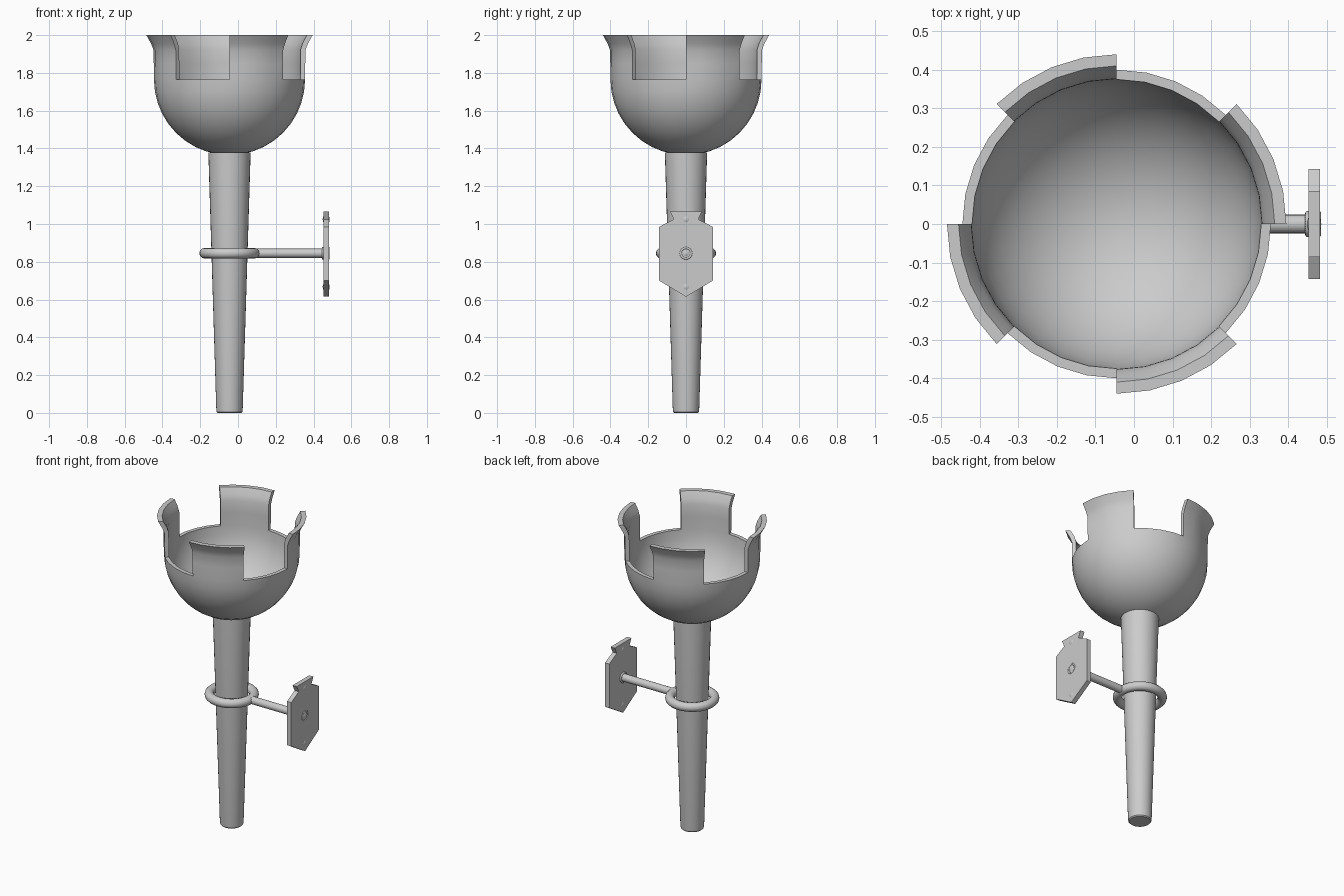
import bpy, bmesh, math
from mathutils import Matrix

if "Cube" in bpy.data.objects:
    bpy.data.objects.remove(bpy.data.objects["Cube"])

AX = -0.045          # x of the torch axis
RZ = 0.845           # height of ring, rod and plate centre
N = 32               # segments around the bowl


def finish(bm, name, angle=35):
    bmesh.ops.remove_doubles(bm, verts=bm.verts, dist=1e-5)
    bmesh.ops.recalc_face_normals(bm, faces=bm.faces)
    me = bpy.data.meshes.new(name)
    bm.to_mesh(me)
    bm.free()
    ob = bpy.data.objects.new(name, me)
    bpy.context.collection.objects.link(ob)
    smooth(ob, angle)
    return ob


def smooth(ob, angle=35):
    bpy.ops.object.select_all(action='DESELECT')
    ob.select_set(True)
    bpy.context.view_layer.objects.active = ob
    bpy.ops.object.shade_smooth_by_angle(angle=math.radians(angle))


def torus(name, loc, R, r, rot=(0, 0, 0)):
    bpy.ops.mesh.primitive_torus_add(location=loc, rotation=rot, major_radius=R, minor_radius=r,
                                     major_segments=32, minor_segments=12)
    bpy.context.object.name = name
    smooth(bpy.context.object, 60)


# Bowl: hemisphere rows, then prong rows that exist only on alternate eighths
rows = 10


def wall(radius, prong):
    pts = [(radius * math.sin(i / rows * math.pi / 2), 1.765 - radius * math.cos(i / rows * math.pi / 2))
           for i in range(rows + 1)]
    return pts + prong


outer = wall(0.40, [(0.401, 1.85), (0.402, 1.92), (0.415, 1.955), (0.44, 2.0)])
inner = wall(0.375, [(0.376, 1.85), (0.377, 1.925), (0.388, 1.96), (0.41, 2.0)])

bm = bmesh.new()


def grid(profile):
    return [[bm.verts.new((AX + r * math.cos(2 * math.pi * s / N), r * math.sin(2 * math.pi * s / N), z))
             for s in range(N)] for r, z in profile]


O, I = grid(outer), grid(inner)


def solid(s, k):
    return k < rows or (k < len(outer) - 1 and (s % N) // (N // 8) % 2 == 0)


for s in range(N):
    t = (s + 1) % N
    for k in range(len(outer) - 1):
        if not solid(s, k):
            continue
        for g in (O, I):
            bm.faces.new((g[k][s], g[k][t], g[k + 1][t], g[k + 1][s]))
        if not solid(s, k + 1):      # rim
            bm.faces.new((O[k + 1][s], O[k + 1][t], I[k + 1][t], I[k + 1][s]))
        if not solid(s + 1, k):      # prong sides
            bm.faces.new((O[k][t], O[k + 1][t], I[k + 1][t], I[k][t]))
        if not solid(s - 1, k):
            bm.faces.new((O[k][s], O[k + 1][s], I[k + 1][s], I[k][s]))
bmesh.ops.delete(bm, geom=[v for v in bm.verts if not v.link_faces], context='VERTS')
finish(bm, "bowl", 40)

# Tapered handle with a slightly rounded foot
bm = bmesh.new()
profile = [(0, 0), (0.062, 0), (0.068, 0.006), (0.07, 0.02), (0.112, 1.378), (0, 1.378)]
vs = [bm.verts.new((AX + r, 0, z)) for r, z in profile]
es = [bm.edges.new(p) for p in zip(vs, vs[1:])]
bmesh.ops.spin(bm, geom=vs + es, cent=(AX, 0, 0), axis=(0, 0, 1), angle=2 * math.pi, steps=32)
finish(bm, "handle")

# Holding ring and wall rod
torus("holding_ring", (AX, 0, RZ), 0.132, 0.028)
bpy.ops.mesh.primitive_cylinder_add(vertices=20, radius=0.024, depth=0.385,
                                    location=(0.2825, 0, RZ), rotation=(0, math.pi / 2, 0))
bpy.context.object.name = "wall_rod"
smooth(bpy.context.object)

# Wall plate: hexagonal outline with a flared tab on top
half = [(0, 0.615), (0.142, 0.70), (0.142, 0.985), (0.065, 1.025), (0.085, 1.067)]
outline = half + [(-y, z) for y, z in reversed(half[1:])]
bm = bmesh.new()
f = bm.faces.new([bm.verts.new((0.452, y, z)) for y, z in outline])
ext = bmesh.ops.extrude_face_region(bm, geom=[f])
bmesh.ops.translate(bm, vec=(0.03, 0, 0), verts=[v for v in ext['geom'] if isinstance(v, bmesh.types.BMVert)])
finish(bm, "wall_plate", 20)

# Rivets through the plate, and the collars where the rod meets it
for name, z in (("rivet_top", 1.025), ("rivet_bottom", 0.667), ("rivet_centre", RZ)):
    bm = bmesh.new()
    bmesh.ops.create_uvsphere(bm, u_segments=20, v_segments=12, radius=0.026,
                              matrix=Matrix.Translation((0.467, 0, z)) @ Matrix.Diagonal((0.72, 1, 1, 1)))
    finish(bm, name, 60)
for i, x in enumerate((0.45, 0.479)):
    torus("collar_%d" % (i + 1), (x, 0, RZ), 0.028, 0.006, (0, math.pi / 2, 0))
